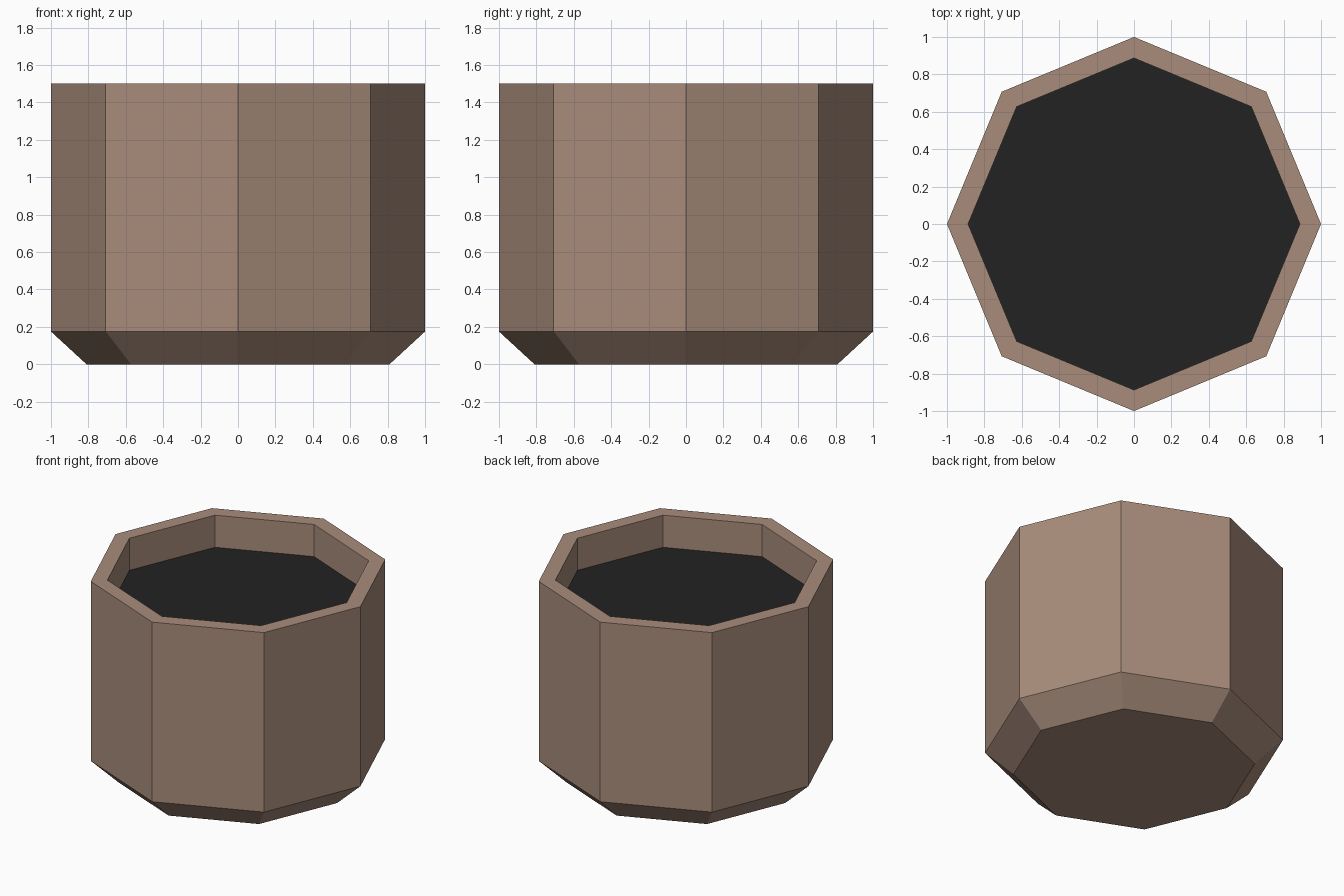
import bpy, bmesh, math

if "Cube" in bpy.data.objects:
    bpy.data.objects.remove(bpy.data.objects["Cube"])

SIDES = 8


def material(name, color):
    m = bpy.data.materials.new(name)
    m.diffuse_color = (*color, 1)
    m.use_nodes = True
    m.node_tree.nodes["Principled BSDF"].inputs["Base Color"].default_value = m.diffuse_color
    return m


def lathe(name, profile, mat):
    """Revolve (radius, height) points into a faceted solid, capped at both ends."""
    bm = bmesh.new()
    rings = []
    for r, z in profile:
        rings.append([bm.verts.new((r * math.cos(math.tau * i / SIDES),
                                    r * math.sin(math.tau * i / SIDES), z))
                      for i in range(SIDES)])
    for a, b in zip(rings, rings[1:]):
        for i in range(SIDES):
            j = (i + 1) % SIDES
            bm.faces.new((a[i], a[j], b[j], b[i]))
    bm.faces.new(rings[0][::-1])
    bm.faces.new(rings[-1])
    bmesh.ops.recalc_face_normals(bm, faces=bm.faces)
    me = bpy.data.meshes.new(name)
    bm.to_mesh(me)
    bm.free()
    me.materials.append(mat)
    ob = bpy.data.objects.new(name, me)
    bpy.context.collection.objects.link(ob)
    return ob


clay = material("clay_brown", (0.392, 0.262, 0.198))
soil = material("dark_soil", (0.0159, 0.0159, 0.0159))

# Pot: chamfered foot, straight walls, flat rim and hollow inside
pot = lathe("pot", [(0.81, 0), (1, 0.175), (1, 1.5), (0.887, 1.5), (0.887, 1.25)], clay)

# Soil: thin plate filling the hollow
lathe("soil", [(0.887, 1.255), (0.887, 1.263)], soil)
